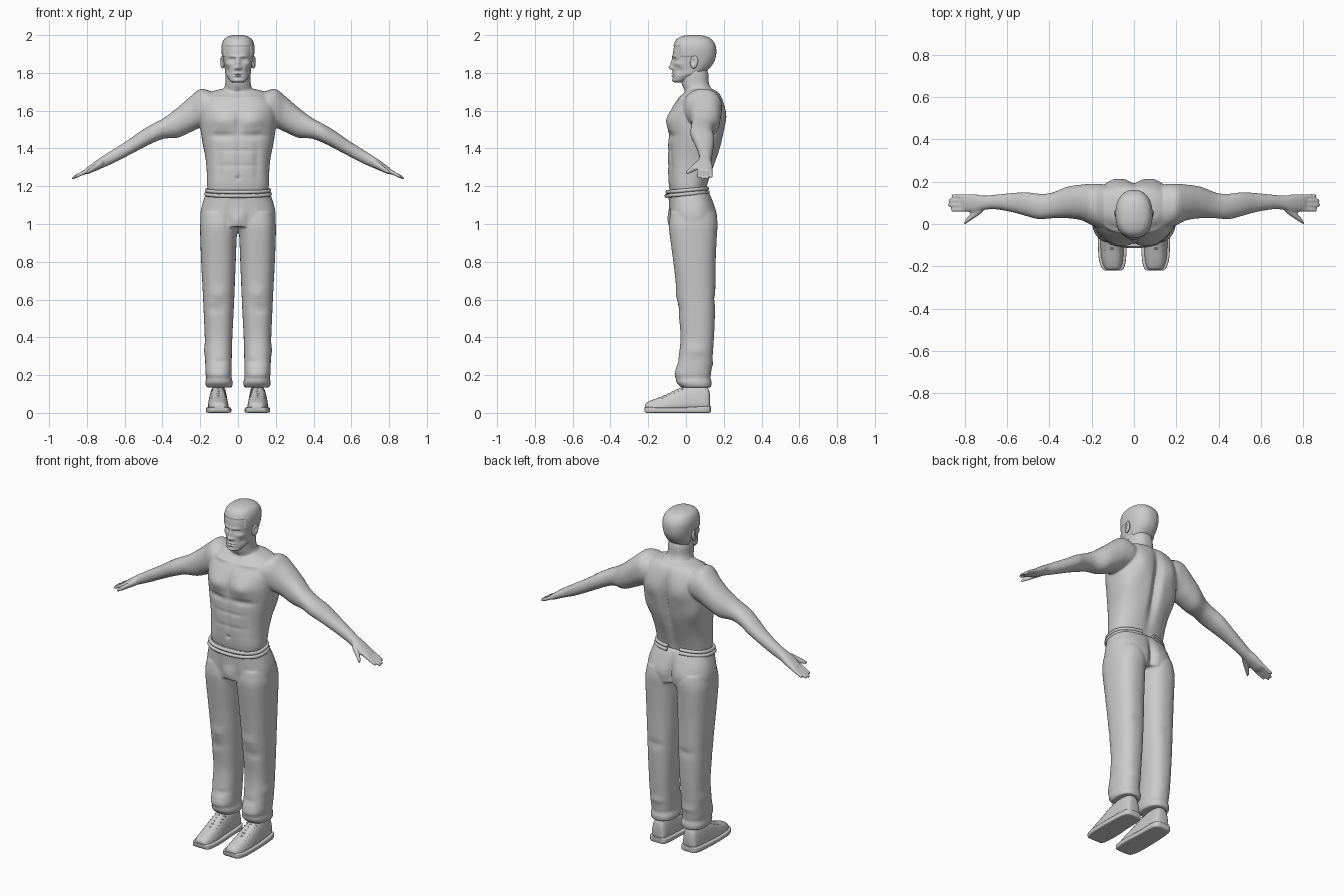
import bpy, bmesh, math
from mathutils import Vector, Matrix


def catmull(p, steps):
    out = []
    for i in range(len(p) - 1):
        a, b, c, d = p[max(i - 1, 0)], p[i], p[i + 1], p[min(i + 2, len(p) - 1)]
        for s in range(steps):
            t = s / steps
            out.append([.5 * (2 * B + (C - A) * t + (2 * A - 5 * B + 4 * C - D) * t * t
                              + (3 * B - A - 3 * C + D) * t ** 3) for A, B, C, D in zip(a, b, c, d)])
    return out + [list(p[-1])]


def loft(bm, axis, stations, n=48, steps=6, p=2.2, taper=0, mirror=False):
    """Stations are (t, a0, a1, b0, b1): extents of a rounded section at t along the axis."""
    order = {'x': (1, 2, 0), 'y': (0, 2, 1), 'z': (0, 1, 2)}[axis]
    for side in ((1, -1) if mirror else (1,)):
        rings = []
        for t, a0, a1, b0, b1 in catmull(stations, steps):
            ring = []
            for i in range(n):
                w = 2 * math.pi * i / n
                ca, sb = math.cos(w), math.sin(w)
                ca = math.copysign(abs(ca) ** (2 / p), ca)
                sb = math.copysign(abs(sb) ** (2 / p), sb)
                ca *= 1 - taper * (sb + 1) / 2
                co = [0, 0, 0]
                co[order[0]] = (a0 + a1) / 2 + ca * (a1 - a0) / 2
                co[order[1]] = (b0 + b1) / 2 + sb * (b1 - b0) / 2
                co[order[2]] = t
                co[0] *= side
                ring.append(bm.verts.new(co))
            rings.append(ring)
        for r, q in zip(rings, rings[1:]):
            for i in range(n):
                bm.faces.new((r[i], r[(i + 1) % n], q[(i + 1) % n], q[i]))
        bm.faces.new(rings[0])
        bm.faces.new(rings[-1])


def sculpt(bm, bumps):
    """Soft pushes (centre, spread, shift), repeated on both sides of x = 0."""
    for c, s, d in bumps:
        for side in ((1, -1) if c[0] else (1,)):
            for v in bm.verts:
                e = ((v.co.x - side * c[0]) / s[0]) ** 2 + ((v.co.y - c[1]) / s[1]) ** 2 + ((v.co.z - c[2]) / s[2]) ** 2
                if e < 9:
                    v.co += Vector((side * d[0], d[1], d[2])) * math.exp(-e)


def finish(name, bm, voxel=0, smooth=5, angle=180):
    bmesh.ops.recalc_face_normals(bm, faces=bm.faces)
    me = bpy.data.meshes.new(name)
    bm.to_mesh(me)
    bm.free()
    ob = bpy.data.objects.new(name, me)
    bpy.context.collection.objects.link(ob)
    if voxel:
        m = ob.modifiers.new('Fuse', 'REMESH')
        m.mode, m.voxel_size, m.use_smooth_shade = 'VOXEL', voxel, True
        m = ob.modifiers.new('Soften', 'SMOOTH')
        m.factor, m.iterations = .5, smooth
    if angle == 180:
        me.polygons.foreach_set('use_smooth', [True] * len(me.polygons))
    else:
        bpy.context.view_layer.objects.active = ob
        ob.select_set(True)
        bpy.ops.object.shade_smooth_by_angle(angle=math.radians(angle))
        ob.select_set(False)
    return ob


def cord(name, pts, radius):
    cu = bpy.data.curves.new(name, 'CURVE')
    cu.dimensions, cu.bevel_depth, cu.bevel_resolution, cu.use_fill_caps = '3D', radius, 2, True
    sp = cu.splines.new('POLY')
    sp.points.add(len(pts) - 1)
    for q, co in zip(sp.points, pts):
        q.co = (*co, 1)
    bpy.context.collection.objects.link(bpy.data.objects.new(name, cu))


# torso and neck, with chest, belly and back muscles
bm = bmesh.new()
torso = [(1.13, .15, -.075, .10), (1.2, .163, -.09, .112), (1.27, .165, -.095, .135), (1.35, .172, -.097, .165),
         (1.42, .185, -.095, .187), (1.5, .198, -.093, .203), (1.56, .203, -.09, .21), (1.62, .2, -.07, .205),
         (1.67, .18, -.035, .19), (1.70, .14, -.005, .17), (1.715, .09, .02, .14)]
loft(bm, 'z', [(z, -w, w, f, b) for z, w, f, b in torso], n=96, steps=8, p=2.4)
neck = [(1.62, .12, -.02, .19), (1.66, .105, -.01, .178), (1.70, .083, -.008, .152), (1.74, .068, -.022, .125),
        (1.79, .066, -.03, .12), (1.83, .06, -.02, .11)]
loft(bm, 'z', [(z, -w, w, f, b) for z, w, f, b in neck])
sculpt(bm, [((.085, -.1, 1.55), (.065, .09, .05), (0, -.02, 0)), ((0, -.1, 1.54), (.014, .08, .07), (0, .012, 0)),
            ((.09, -.1, 1.468), (.07, .07, .016), (0, .011, 0)), ((.115, -.11, 1.497), (.006, .05, .006), (0, -.005, 0)),
            ((0, -.1, 1.35), (.012, .08, .1), (0, .007, 0)), ((0, -.1, 1.245), (.007, .08, .008), (0, .014, 0)),
            ((.1, -.1, 1.33), (.018, .08, .09), (0, .007, 0)), ((.05, -.1, 1.39), (.05, .08, .01), (0, .004, 0)),
            ((.05, -.1, 1.31), (.05, .08, .009), (0, .004, 0)), ((0, .2, 1.45), (.024, .12, .2), (0, -.03, 0)),
            ((.1, .2, 1.57), (.05, .1, .07), (0, .012, 0)), ((.15, .15, 1.44), (.05, .09, .07), (.008, .006, 0)),
            ((.09, -.03, 1.668), (.06, .06, .009), (0, -.009, .003)), ((0, -.01, 1.69), (.014, .04, .02), (0, .01, 0))])

# arms, palms, thumbs and fingers, fused into the torso
arm = [(.09, -.01, .17, 1.56, 1.68), (.15, -.02, .188, 1.53, 1.705), (.20, -.005, .19, 1.51, 1.714),
       (.25, .018, .186, 1.487, 1.677), (.32, .028, .175, 1.457, 1.616), (.39, .027, .147, 1.452, 1.563),
       (.45, .023, .143, 1.43, 1.53), (.51, .038, .15, 1.4, 1.495), (.58, .057, .146, 1.363, 1.446),
       (.66, .07, .138, 1.322, 1.395), (.71, .066, .134, 1.3, 1.363), (.75, .056, .14, 1.283, 1.337),
       (.79, .058, .141, 1.266, 1.307), (.812, .066, .135, 1.263, 1.29)]
loft(bm, 'x', arm, mirror=True)
for y0, y1, tip in ((.07, .066, .866), (.09, .089, .881), (.11, .112, .879), (.129, .134, .864)):
    digit = []
    for k, r in ((0, .012), (.35, .0115), (.65, .0105), (.92, .009), (1, .004)):
        x = .78 + (tip - .78) * k
        y, z = y0 + (y1 - y0) * k, 1.291 - (x - .78) * .5
        digit.append((x, y - r, y + r, z - r * 1.05, z + r * 1.05))
    loft(bm, 'x', digit, n=16, steps=4, p=2, mirror=True)
thumb = [(.715, .075, 1.322, .02), (.75, .05, 1.303, .019), (.78, .026, 1.285, .015), (.797, .01, 1.275, .011), (.804, .004, 1.271, .005)]
loft(bm, 'x', [(x, y - r, y + r, z - r, z + r) for x, y, z, r in thumb], n=16, steps=4, p=2, mirror=True)
finish('body', bm, .0055, 6)

# head with face relief and a raised cap of short hair
bm = bmesh.new()
head = [(1.748, .026, -.058, -.015), (1.757, .04, -.068, .0), (1.775, .053, -.069, .04), (1.80, .065, -.069, .09),
        (1.84, .073, -.069, .132), (1.88, .079, -.07, .152), (1.92, .083, -.067, .156), (1.95, .081, -.06, .15),
        (1.975, .07, -.046, .132), (1.989, .05, -.022, .105), (1.996, .022, .01, .07)]
loft(bm, 'z', [(z, -w, w, f, b) for z, w, f, b in head], n=128, steps=9, p=2.3)
sculpt(bm, [((0, -.07, 1.85), (.011, .03, .024), (0, -.012, 0)), ((0, -.075, 1.828), (.013, .04, .011), (0, -.018, 0)),
            ((.014, -.07, 1.824), (.008, .03, .008), (0, -.008, 0)), ((.032, -.065, 1.869), (.018, .03, .011), (0, .012, 0)),
            ((.033, -.06, 1.867), (.011, .03, .0055), (0, -.006, 0)), ((.03, -.07, 1.887), (.024, .03, .007), (0, -.006, 0)),
            ((0, -.07, 1.797), (.021, .03, .005), (0, -.008, 0)), ((0, -.07, 1.783), (.018, .03, .005), (0, -.008, 0)),
            ((0, -.07, 1.790), (.022, .03, .002), (0, .004, 0)), ((0, -.065, 1.76), (.02, .03, .009), (0, -.006, 0)),
            ((.055, -.035, 1.812), (.016, .03, .018), (-.005, .005, 0)), ((.056, -.05, 1.847), (.016, .03, .011), (.004, -.004, 0)),
            ((.068, .02, 1.79), (.03, .03, .016), (.004, 0, 0))])
bmesh.ops.recalc_face_normals(bm, faces=bm.faces)
bm.normal_update()
for v in bm.verts:
    line = 1.943 if v.co.y < -.03 else 1.885 if v.co.y < .06 else 1.80
    if v.co.z > line:
        v.co += v.normal * .0045
finish('head', bm)

# ears
for side, label in ((1, 'left'), (-1, 'right')):
    bm = bmesh.new()
    bmesh.ops.create_uvsphere(bm, u_segments=32, v_segments=24, radius=1)
    for v in bm.verts:
        v.co.x -= .9 * math.exp(-((v.co.y + .15) ** 2 + (v.co.z - .1) ** 2) * 5) * (v.co.x > 0)
    place = Matrix.Translation((.083, .043, 1.857)) @ Matrix.Rotation(-.25, 4, 'Z') @ Matrix.Rotation(-.15, 4, 'X')
    bm.transform(Matrix.Diagonal((side, 1, 1, 1)) @ place @ Matrix.Diagonal((.011, .021, .034, 1)))
    finish(label + '_ear', bm)

# trousers: hips and two legs fused, with folds and seat
bm = bmesh.new()
hips = [(1.178, .166, -.098, .116), (1.14, .178, -.092, .135), (1.09, .193, -.09, .152), (1.04, .2, -.09, .16), (.985, .196, -.085, .155)]
loft(bm, 'z', [(z, -w, w, f, b) for z, w, f, b in hips], n=96, p=2.5)
leg = [(1.06, .0, .19, -.082, .15), (1.0, -.002, .2, -.09, .162), (.94, .006, .2, -.086, .163), (.8, .012, .195, -.067, .157),
       (.65, .018, .187, -.05, .155), (.52, .024, .181, -.038, .153), (.4, .03, .176, -.029, .148), (.29, .033, .174, -.04, .14),
       (.21, .033, .172, -.06, .133), (.185, .034, .168, -.054, .13), (.16, .027, .173, -.05, .136), (.135, .033, .167, -.025, .132)]
loft(bm, 'z', leg, n=64, p=2.4, mirror=True)
sculpt(bm, [((0, .15, 1.03), (.02, .1, .1), (0, -.028, 0)), ((.09, .15, 1.04), (.06, .08, .06), (0, .008, 0)),
            ((0, -.09, 1.02), (.03, .06, .04), (0, -.01, 0)), ((.055, -.09, 1.02), (.014, .06, .05), (0, .008, 0)),
            ((.1, -.05, .63), (.04, .05, .03), (0, -.007, 0)), ((.13, -.05, .55), (.05, .05, .02), (0, .006, 0)),
            ((.18, .05, .33), (.03, .06, .025), (.006, 0, 0)), ((.08, -.05, .27), (.05, .05, .014), (0, .006, 0)),
            ((.1, .15, .6), (.05, .06, .02), (0, -.006, 0)), ((.1, .14, .26), (.05, .06, .018), (0, .006, 0))])
finish('trousers', bm, .0065, 4)

# waistband: two rolls, open at the back
for k, grow in ((0, 0), (1, .004)):
    pts = []
    for i in range(65):
        w = math.radians(100 + 340 * i / 64)
        x, y = math.cos(w), math.sin(w)
        x, y = math.copysign(abs(x) ** .83, x), math.copysign(abs(y) ** .83, y)
        y = .007 + y * (.107 + grow)
        pts.append((x * (.166 + grow), y, 1.178 + .09 * y - .02 * k))
    cord('waistband_roll', pts, .01)

# shoes: upper, sole, laces
upper = [(-.216, .065, .135, .018, .045), (-.205, .053, .148, .01, .057), (-.17, .044, .16, .01, .072), (-.11, .041, .166, .01, .094),
         (-.04, .045, .166, .01, .128), (.03, .047, .162, .01, .15), (.09, .049, .158, .01, .148), (.118, .056, .15, .012, .13), (.126, .07, .135, .02, .1)]
sole = [(-.22, .062, .138, .01, .03), (-.207, .047, .153, .0, .032), (-.16, .037, .167, 0, .03), (-.08, .036, .17, 0, .03),
        (.0, .042, .168, 0, .03), (.08, .044, .163, 0, .034), (.122, .055, .152, 0, .036), (.132, .075, .13, .006, .034)]
for side, label in ((1, 'left'), (-1, 'right')):
    for part, prof, p, taper in (('upper', upper, 2.9, .38), ('sole', sole, 6, 0)):
        bm = bmesh.new()
        loft(bm, 'y', prof, n=40, steps=4, p=p, taper=taper)
        bm.transform(Matrix.Diagonal((side, 1, 1, 1)))
        finish(label + '_shoe_' + part, bm, angle=40)
    for flip in (1, -1):
        pts = []
        for i in range(6):
            y = -.125 + .021 * i
            z = .09 + (y + .11) * .47
            e = flip * (-1) ** i
            pts += [(side * (.104 + e * .034), y, z - .008), (side * .104, y + .01, z + .009)]
        cord(label + '_shoe_lace', pts, .0035)
